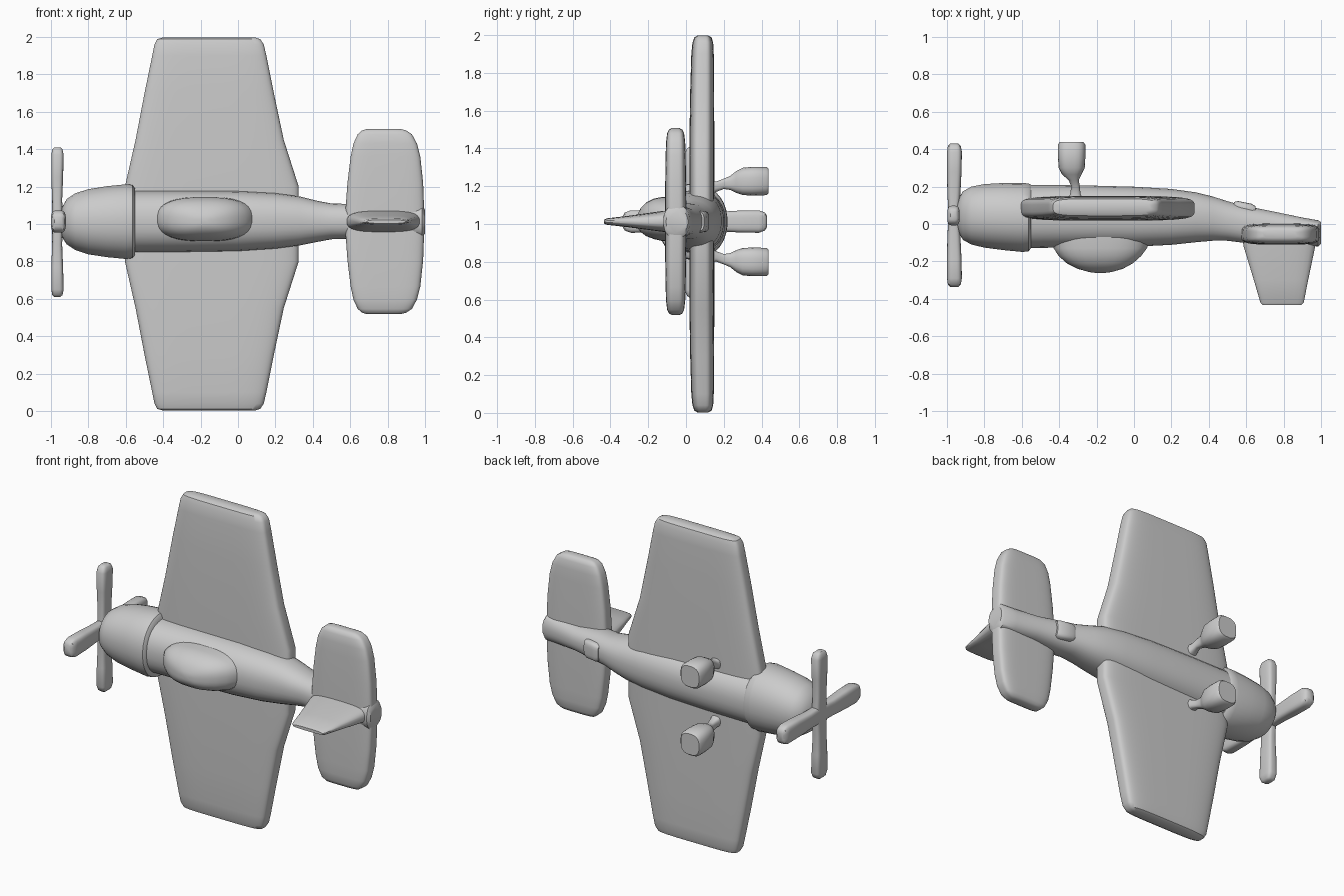
import bpy, bmesh, math


def loft(name, axis, rings, power=2.0, n=32, angle=40):
    """Skin rounded sections along an axis.
    ring = (position, min1, max1, min2, max2), 1 and 2 being the other axes in xyz order."""
    bm = bmesh.new()
    loops = []
    for p, lo1, hi1, lo2, hi2 in rings:
        loop = []
        for i in range(n):
            t = 2 * math.pi * (i + 0.5) / n
            c, s = math.cos(t), math.sin(t)
            u = math.copysign(abs(c) ** (2 / power), c)
            v = math.copysign(abs(s) ** (2 / power), s)
            co = [(lo1 + hi1) / 2 + u * (hi1 - lo1) / 2,
                  (lo2 + hi2) / 2 + v * (hi2 - lo2) / 2]
            co.insert(axis, p)
            loop.append(bm.verts.new(co))
        loops.append(loop)
    for a, b in zip(loops, loops[1:]):
        for i in range(n):
            j = (i + 1) % n
            bm.faces.new((a[i], a[j], b[j], b[i]))
    bm.faces.new(loops[0])
    bm.faces.new(loops[-1])
    bmesh.ops.recalc_face_normals(bm, faces=bm.faces)
    mesh = bpy.data.meshes.new(name)
    bm.to_mesh(mesh)
    bm.free()
    ob = bpy.data.objects.new(name, mesh)
    bpy.context.collection.objects.link(ob)
    bpy.ops.object.select_all(action='DESELECT')
    ob.select_set(True)
    bpy.context.view_layer.objects.active = ob
    bpy.ops.object.shade_smooth_by_angle(angle=math.radians(angle))
    return ob


def mirrored(half, mid):
    """Complete a symmetric list of rings about the plane axis = mid."""
    return [(2 * mid - r[0], *r[1:]) for r in reversed(half)] + half


X, Y, Z = 0, 1, 2
MID = 1.013

# Engine cowl and fuselage
loft("engine_cowl", X, [
    (-0.955, 0.01, 0.09, 0.97, 1.06), (-0.935, -0.05, 0.14, 0.92, 1.10),
    (-0.915, -0.085, 0.175, 0.89, 1.135), (-0.87, -0.11, 0.20, 0.86, 1.165),
    (-0.80, -0.127, 0.214, 0.837, 1.187), (-0.70, -0.14, 0.22, 0.822, 1.203),
    (-0.60, -0.15, 0.22, 0.812, 1.213), (-0.565, -0.148, 0.218, 0.817, 1.21),
    (-0.55, -0.13, 0.21, 0.835, 1.19)], 2.15)
loft("fuselage", X, [
    (-0.60, -0.13, 0.21, 0.848, 1.178), (-0.30, -0.125, 0.208, 0.85, 1.178),
    (0.0, -0.122, 0.20, 0.855, 1.176), (0.20, -0.112, 0.188, 0.868, 1.165),
    (0.33, -0.098, 0.17, 0.885, 1.148), (0.42, -0.09, 0.148, 0.903, 1.125),
    (0.50, -0.09, 0.122, 0.918, 1.11), (0.58, -0.10, 0.10, 0.92, 1.108),
    (0.75, -0.108, 0.066, 0.935, 1.09), (0.90, -0.115, 0.035, 0.93, 1.095),
    (0.985, -0.12, 0.02, 0.925, 1.10), (1.0, -0.105, 0.01, 0.95, 1.075)], 2.3)

# Canopy bulge
loft("canopy", Y, [
    (-0.05, -0.45, 0.10, 0.905, 1.145), (-0.13, -0.43, 0.07, 0.91, 1.143),
    (-0.17, -0.405, 0.04, 0.92, 1.135), (-0.21, -0.36, -0.005, 0.935, 1.115),
    (-0.24, -0.30, -0.06, 0.957, 1.085), (-0.257, -0.24, -0.12, 0.98, 1.05),
    (-0.262, -0.20, -0.16, 1.0, 1.03)], 2.6)

# Wing and tailplane
loft("wing", Z, mirrored([
    (1.20, -0.605, 0.325, 0.018, 0.15), (1.45, -0.548, 0.245, 0.018, 0.15),
    (1.70, -0.50, 0.192, 0.022, 0.149), (1.90, -0.459, 0.152, 0.028, 0.147),
    (1.96, -0.447, 0.138, 0.034, 0.144), (1.988, -0.432, 0.12, 0.044, 0.135),
    (1.998, -0.40, 0.09, 0.062, 0.118)], 1.0), 4.5, 48)
loft("tailplane", Z, mirrored([
    (1.08, 0.575, 0.995, -0.11, 0.002), (1.22, 0.585, 0.99, -0.11, 0.0),
    (1.36, 0.602, 0.975, -0.108, -0.002), (1.43, 0.617, 0.957, -0.106, -0.004),
    (1.48, 0.64, 0.93, -0.10, -0.01), (1.50, 0.663, 0.90, -0.09, -0.02),
    (1.508, 0.69, 0.87, -0.075, -0.035)], MID), 4.5, 48)

# Tail fin, tapering to a thin tip
loft("tail_fin", Y, [
    (-0.05, 0.575, 0.985, 0.955, 1.072), (-0.12, 0.585, 0.97, 0.958, 1.07),
    (-0.30, 0.64, 0.932, 0.982, 1.044), (-0.42, 0.675, 0.908, 0.996, 1.03),
    (-0.434, 0.69, 0.895, 1.003, 1.022)], 3, 24)

# Tail wheel stub
loft("tail_wheel", X, [
    (0.535, 0.02, 0.118, 0.965, 1.062), (0.555, 0.02, 0.123, 0.955, 1.07),
    (0.63, 0.02, 0.108, 0.955, 1.07), (0.65, 0.02, 0.095, 0.965, 1.062)], 4, 24)

# Four-bladed propeller made of two crossing bars
loft("propeller_crosswise", Z, mirrored([
    (1.03, -0.993, -0.937, -0.008, 0.098), (1.13, -0.994, -0.94, 0.0, 0.09),
    (1.25, -0.998, -0.935, -0.005, 0.095), (1.37, -0.998, -0.932, -0.008, 0.098),
    (1.40, -0.993, -0.938, 0.005, 0.085), (1.41, -0.982, -0.95, 0.02, 0.07)], 1.01), 3.5, 24)
loft("propeller_upright", Y, mirrored([
    (0.08, -0.993, -0.935, 0.96, 1.066), (0.16, -0.998, -0.928, 0.962, 1.064),
    (0.28, -1.0, -0.922, 0.955, 1.071), (0.385, -1.0, -0.92, 0.953, 1.073),
    (0.418, -0.995, -0.926, 0.965, 1.061), (0.43, -0.982, -0.94, 0.985, 1.041)], 0.047), 3.5, 24)

# Landing gear: thin strut flaring into a wheel pod, on both sides
gear = [
    (0.12, -0.355, -0.265, 1.145, 1.235), (0.16, -0.342, -0.285, 1.17, 1.225),
    (0.20, -0.335, -0.29, 1.185, 1.24), (0.235, -0.35, -0.295, 1.18, 1.255),
    (0.265, -0.385, -0.28, 1.165, 1.28), (0.30, -0.403, -0.263, 1.153, 1.298),
    (0.35, -0.407, -0.26, 1.15, 1.303), (0.425, -0.407, -0.26, 1.152, 1.303),
    (0.438, -0.398, -0.27, 1.162, 1.293)]
loft("upper_landing_gear", Y, gear, 2.8, 24)
loft("lower_landing_gear", Y,
     [(y, a, b, 2 * MID - d, 2 * MID - c) for y, a, b, c, d in gear], 2.8, 24)
